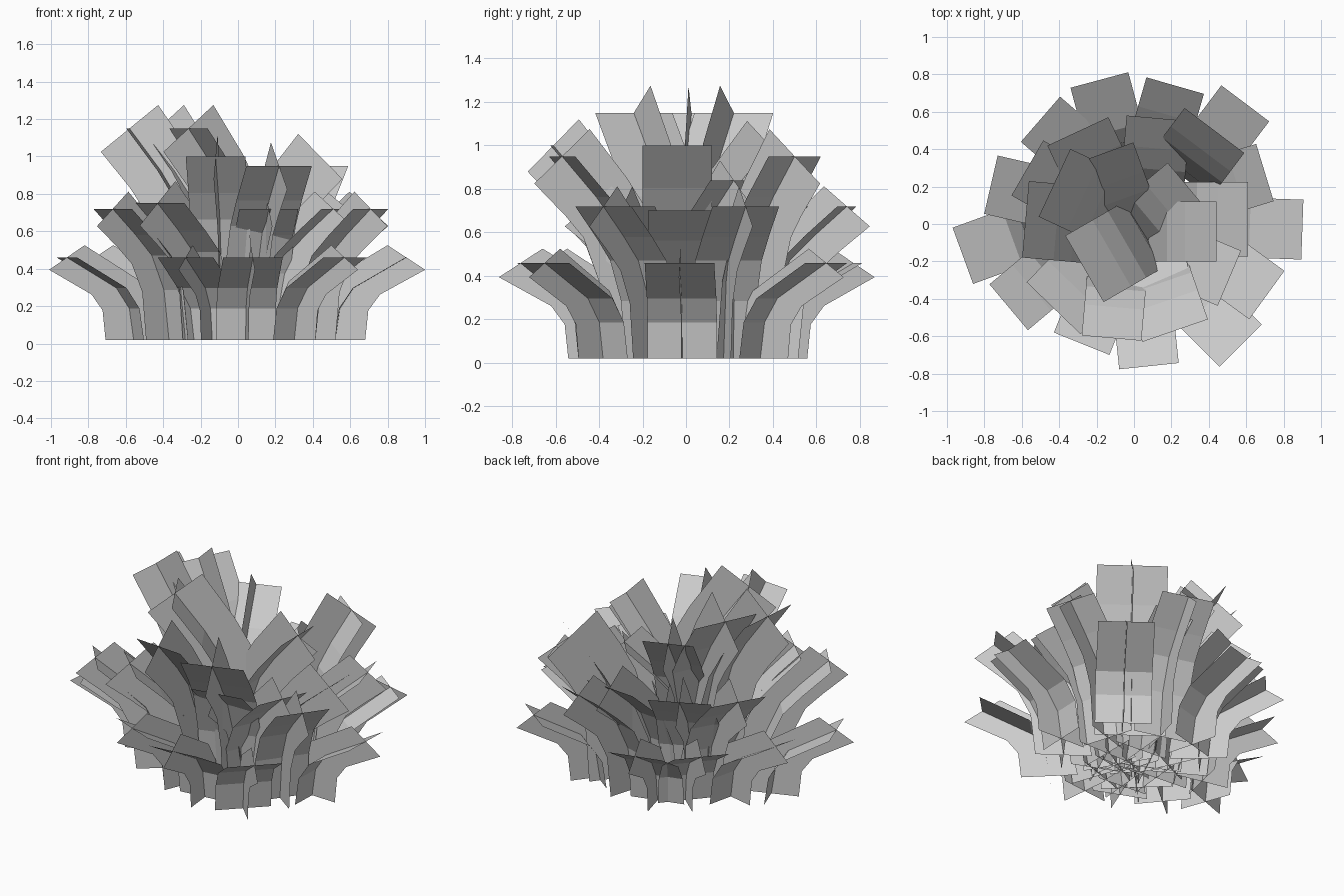
import bpy, math

# Each leaf clump: tip centre x, y, tip height, lean direction (degrees), card width[, lean]
CLUMPS = [
    # low outer ring
    (0.90, -0.03, 0.46, -2, 0.32), (0.57, -0.65, 0.46, -45, 0.32),
    (0.08, -0.76, 0.46, -84, 0.32), (-0.28, -0.64, 0.46, 248, 0.32),
    (-0.915, -0.17, 0.46, 200, 0.32), (-0.50, 0.56, 0.46, 139, 0.32),
    (-0.185, 0.77, 0.46, 105, 0.32), (0.595, 0.645, 0.46, 53, 0.32),
    (-0.765, 0.21, 0.46, 167, 0.32),
    # middle ring
    (0.71, -0.38, 0.72, -36, 0.32), (-0.67, -0.445, 0.72, 220, 0.32),
    (0.22, 0.74, 0.72, 74, 0.32), (0.70, 0.275, 0.72, 17, 0.32),
    (0.51, -0.29, 0.72, -23, 0.32), (0.61, 0.025, 0.70, 0, 0.40),
    (0.165, -0.45, 0.72, -80, 0.32), (-0.43, -0.45, 0.75, 226, 0.40),
    (-0.57, 0.30, 0.72, 150, 0.34), (0.27, 0.22, 0.84, 40, 0.28),
    (0.13, 0.565, 0.72, 85, 0.34), (-0.30, 0.495, 0.72, 115, 0.36),
    # upper leaves
    (0.22, -0.57, 0.95, -71, 0.37), (0.43, 0.50, 0.95, 53, 0.40, 0.30),
    (-0.12, -0.61, 1.00, 265, 0.32), (0.44, -0.04, 1.00, 0, 0.32),
    (-0.145, 0.385, 1.00, 110, 0.30),
    # tallest leaves
    (-0.58, 0.025, 1.15, 175, 0.41), (-0.425, 0.22, 1.15, 155, 0.40),
    (-0.265, -0.24, 1.15, 210, 0.41),
]
Z0 = 0.02


def clump(i, x, y, z, deg, width, lean=None):
    a = math.radians(deg)
    ux, uy = math.cos(a), math.sin(a)
    t = min(1, max(0, (z - 0.46) / 0.6))
    lean = lean or 0.38 + 0.03 * t
    # centre path (radial, height), leaning outward towards the tip
    path = [(0, 0), (lean * (0.065 + 0.055 * t), 0.38),
            (lean * (0.26 + 0.1 * t), 0.63 + 0.03 * t), (lean, 1)]
    # half-width direction of the upright card (radial, vertical)
    h = width / 2
    half = [(h, 0), (h * 0.95, 0.01), (h * 0.88, 0.035 + 0.02 * t),
            (h * (0.63 + 0.12 * t), min(0.125, h * (0.41 + 0.38 * t)))]
    if t > 0:   # taller leaves have one more bend
        path.insert(3, (lean * 0.59, 0.8))
        half.insert(3, tuple((p + q) / 2 for p, q in zip(half[2], half[3])))

    verts = []
    for (r, s), (dr, dz) in zip(path, half):
        cx, cy = x + ux * (r - lean), y + uy * (r - lean)
        cz = Z0 + (z - Z0) * s
        verts += [  # card facing outward, then the crossing card in the lean plane
            (cx - uy * h, cy + ux * h, cz), (cx + uy * h, cy - ux * h, cz),
            (cx - ux * dr, cy - uy * dr, cz + dz), (cx + ux * dr, cy + uy * dr, cz - dz)]
    faces = [(b, b + 1, b + 5, b + 4)
             for k in range(len(path) - 1) for b in (4 * k, 4 * k + 2)]
    me = bpy.data.meshes.new("leaf_clump")
    me.from_pydata(verts, [], faces)
    ob = bpy.data.objects.new(f"leaf_clump_{i:02d}", me)
    bpy.context.collection.objects.link(ob)


for i, c in enumerate(CLUMPS, 1):
    clump(i, *c)
